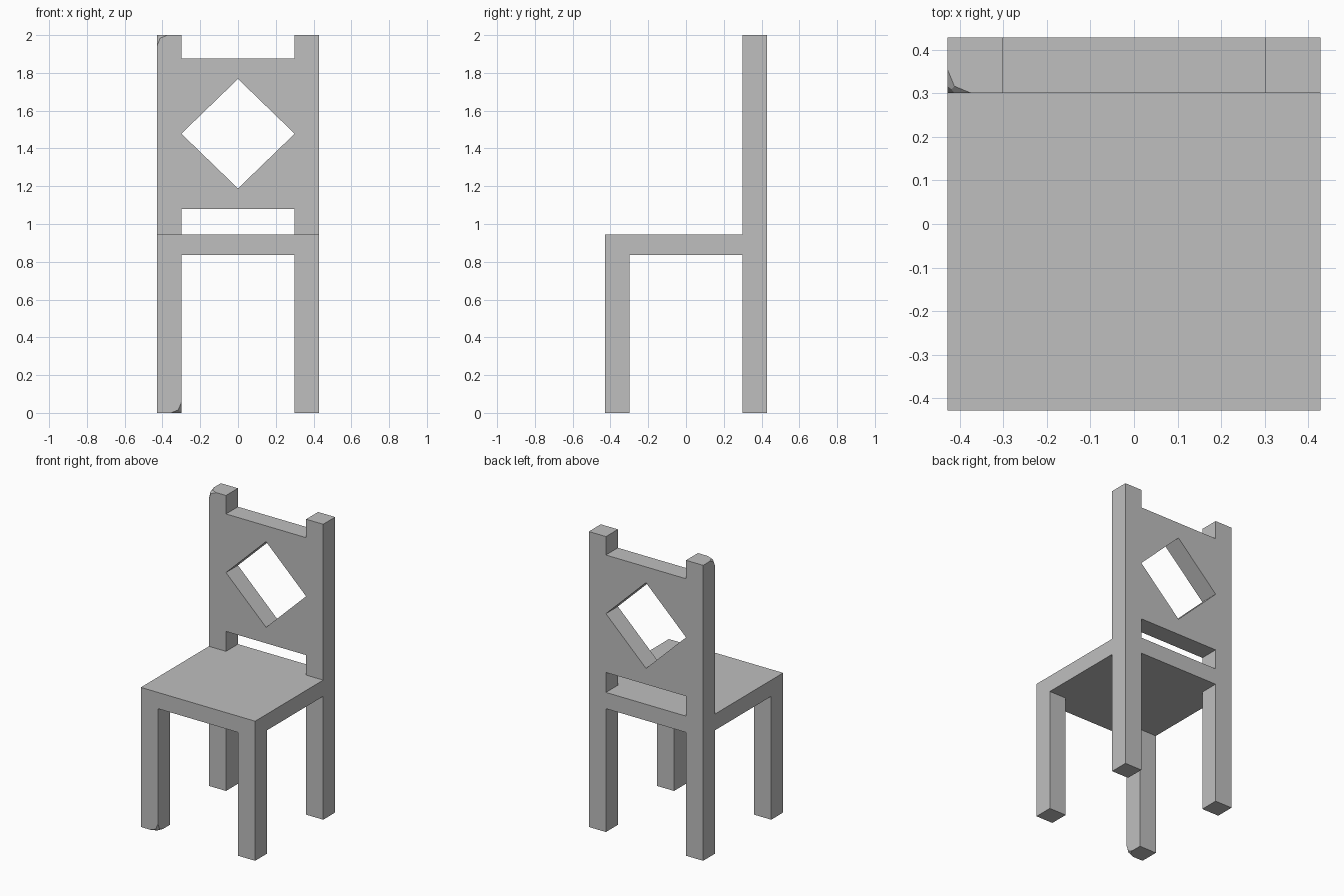
import bpy
import bmesh
from mathutils import Vector

cube = bpy.data.objects.get("Cube")
if cube:
    bpy.data.objects.remove(cube, do_unlink=True)

# Main levels
HALF = 0.428       # outer half width and half depth
INNER = 0.3        # inner face of legs and posts
SEAT_LOW, SEAT_TOP = 0.835, 0.945
PANEL_LOW, PANEL_TOP = 1.08, 1.875
MID, DIAMOND = 1.478, 0.29
HEIGHT = 2.0

grey = bpy.data.materials.new("plain grey")
grey.use_nodes = True
colour = (0.52, 0.52, 0.52, 1)
grey.diffuse_color = colour
grey.node_tree.nodes["Principled BSDF"].inputs["Base Color"].default_value = colour


def prism(name, profile, y0, y1, worn_corner=None):
    """Extrude an x-z profile from y0 to y1, optionally rounding one corner."""
    bm = bmesh.new()
    face = bm.faces.new([bm.verts.new((x, y0, z)) for x, z in profile])
    out = bmesh.ops.extrude_face_region(bm, geom=[face])
    moved = [g for g in out["geom"] if isinstance(g, bmesh.types.BMVert)]
    bmesh.ops.translate(bm, verts=moved, vec=(0, y1 - y0, 0))
    bmesh.ops.recalc_face_normals(bm, faces=bm.faces)
    if worn_corner:
        target = Vector(worn_corner)
        corner = min(bm.verts, key=lambda v: (v.co - target).length)
        bmesh.ops.bevel(bm, geom=[corner], offset=0.055, offset_type='OFFSET',
                        segments=2, profile=0.5, affect='VERTICES')
    mesh = bpy.data.meshes.new(name)
    bm.to_mesh(mesh)
    bm.free()
    mesh.materials.append(grey)
    obj = bpy.data.objects.new(name, mesh)
    bpy.context.collection.objects.link(obj)
    return obj


def box(name, x0, x1, y0, y1, z0, z1, worn_corner=None):
    return prism(name, [(x0, z0), (x1, z0), (x1, z1), (x0, z1)], y0, y1, worn_corner)


# Seat and the rail behind it
box("seat", -HALF, HALF, -HALF, INNER, SEAT_LOW, SEAT_TOP)
box("rear_rail", -INNER, INNER, INNER, HALF, SEAT_LOW, SEAT_TOP)

# Front legs and full-height back posts; the right ones each have a worn corner
for side, x0, x1 in (("right", -HALF, -INNER), ("left", INNER, HALF)):
    worn = side == "right"
    box("front_leg_" + side, x0, x1, -HALF, -INNER, 0, SEAT_LOW,
        (x1, -HALF, 0) if worn else None)
    box("back_post_" + side, x0, x1, INNER, HALF, 0, HEIGHT,
        (x0, INNER, HEIGHT) if worn else None)

# Backrest in two halves that leave a diamond opening between them
for name, tip, edge in (("backrest_upper", MID + DIAMOND, PANEL_TOP),
                        ("backrest_lower", MID - DIAMOND, PANEL_LOW)):
    prism(name, [(-INNER, MID), (0, tip), (INNER, MID), (INNER, edge), (-INNER, edge)],
          INNER, HALF)
